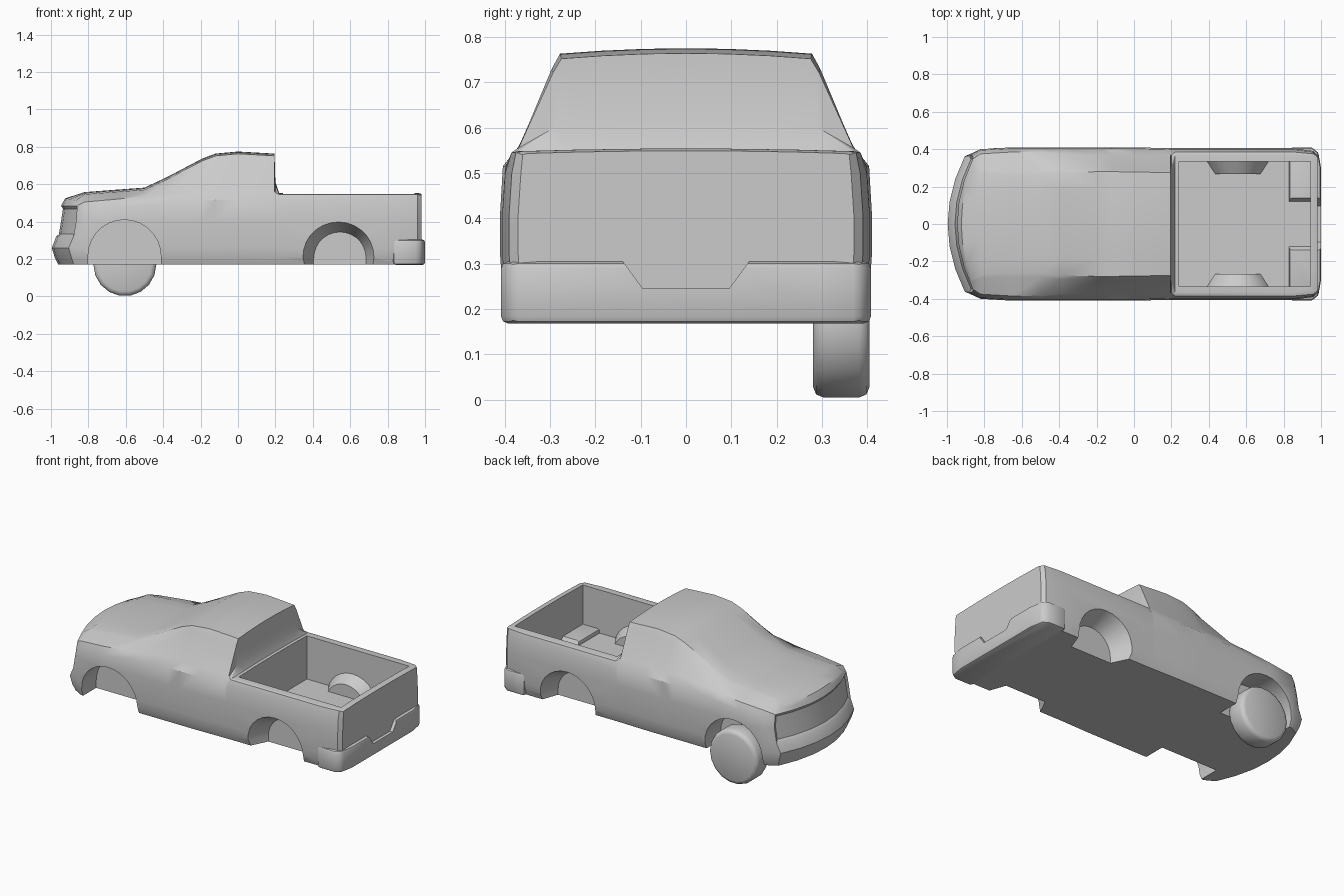
import bpy, bmesh, math
from mathutils import Vector

if "Cube" in bpy.data.objects:
    bpy.data.objects.remove(bpy.data.objects["Cube"], do_unlink=True)

grey = bpy.data.materials.new("plain grey")
grey.use_nodes = True
COLOUR = (0.6, 0.6, 0.6, 1)
grey.diffuse_color = COLOUR
grey.node_tree.nodes["Principled BSDF"].inputs["Base Color"].default_value = COLOUR


def make_object(name, bm):
    bmesh.ops.remove_doubles(bm, verts=bm.verts, dist=0.0005)
    bmesh.ops.recalc_face_normals(bm, faces=bm.faces)
    mesh = bpy.data.meshes.new(name)
    bm.to_mesh(mesh)
    bm.free()
    mesh.materials.append(grey)
    obj = bpy.data.objects.new(name, mesh)
    bpy.context.collection.objects.link(obj)
    return obj


def activate(obj):
    bpy.ops.object.select_all(action='DESELECT')
    obj.select_set(True)
    bpy.context.view_layer.objects.active = obj


def combine(obj, tool, operation):
    """Apply a boolean and discard the tool."""
    mod = obj.modifiers.new("combine", 'BOOLEAN')
    mod.operation, mod.object, mod.solver = operation, tool, 'EXACT'
    activate(obj)
    bpy.ops.object.modifier_apply(modifier=mod.name)
    bpy.data.objects.remove(tool, do_unlink=True)


def smooth(obj, degrees):
    activate(obj)
    bpy.ops.object.shade_smooth_by_angle(angle=math.radians(degrees))


def bevel(obj, width, segments):
    mod = obj.modifiers.new("round", 'BEVEL')
    mod.width, mod.segments = width, segments
    mod.limit_method, mod.angle_limit = 'ANGLE', math.radians(40)
    activate(obj)
    bpy.ops.object.modifier_apply(modifier=mod.name)


def prism(name, first, second):
    """Solid between two matching outlines."""
    bm = bmesh.new()
    a = [bm.verts.new(p) for p in first]
    b = [bm.verts.new(p) for p in second]
    bm.faces.new(a)
    bm.faces.new(b)
    n = len(a)
    for i in range(n):
        j = (i + 1) % n
        bm.faces.new((a[i], a[j], b[j], b[i]))
    return make_object(name, bm)


def box(name, lo, hi):
    corners = lambda z: [(lo[0], lo[1], z), (hi[0], lo[1], z), (hi[0], hi[1], z), (lo[0], hi[1], z)]
    return prism(name, corners(lo[2]), corners(hi[2]))


def arch(x, y, z, radius, base, count=14):
    """Wheel arch outline standing on straight legs."""
    angles = [math.pi * i / count for i in range(count + 1)]
    pts = [(x + radius * math.cos(a), y, z + radius * math.sin(a)) for a in angles]
    return [(x + radius, y, base)] + pts + [(x - radius, y, base)]


# Body sections: x, half width, shoulder y and z, top half width, top z
STATIONS = [
    (-0.93, .365, .35, .485, .30, .525),
    (-0.82, .40, .375, .505, .27, .558),
    (-0.65, .41, .385, .52, .26, .571),
    (-0.50, .41, .383, .535, .26, .582),
    (-0.38, .41, .375, .548, .275, .638),
    (-0.19, .41, .368, .56, .28, .738),
    (-0.12, .41, .367, .56, .28, .764),
    (0, .41, .367, .56, .278, .775),
    (.195, .405, .367, .56, .275, .764),
    (.2, .405, .37, .555, .29, .61),
    (.22, .405, .385, .545, .37, .56),
    (.85, .405, .385, .545, .37, .56),
    (.96, .39, .375, .545, .36, .56),
    (.98, .37, .36, .54, .35, .555),
]
# Centre line of the nose: z, x
NOSE = [(.17, -.96), (.25, -1), (.32, -.972), (.41, -.957), (.49, -.945), (.53, -.92)]
COLUMNS = (0, .33, .67, 1)


def nose_x(y, z):
    x = NOSE[-1][1]
    for (z0, x0), (z1, x1) in zip(NOSE, NOSE[1:]):
        if z <= z1:
            x = x0 + (x1 - x0) * (z - z0) / (z1 - z0)
            break
    return x + .09 * (y / .36) ** 2


def side_rows(station):
    x, w, sy, sz, ty, tz = station
    edge = tz - .012
    return [(w * .94, .17), (w * .98, .21), (w * .99, .26), (w, .32), (w, .41), (w * .985, sz - .045),
            (sy, sz), (ty + (sy - ty) * .2, sz + (edge - sz) * .84), (ty, edge)]


def place(station, y, z):
    return Vector((nose_x(y, z) if station is STATIONS[0] else station[0], y, z))


def crown(row, rows, t):
    flat = .012 if station_is_cab(rows) else .006
    return flat * (1 - t * t) if row == len(rows) - 1 else 0


def station_is_cab(rows):
    return rows[-1][1] > .56 or rows[-1][0] < .31


def half_ring(station):
    rows = side_rows(station)
    last = len(rows) - 1
    ring = [place(station, t * rows[0][0], rows[0][1]) for t in COLUMNS[:-1]]
    ring += [place(station, y, z) for y, z in rows]
    ring += [place(station, t * rows[last][0], rows[last][1] + crown(last, rows, t))
             for t in reversed(COLUMNS[:-1])]
    return ring


bm = bmesh.new()
grille_faces = []
flip = lambda p, s: bm.verts.new((p.x, p.y * s, p.z))
for s in (-1, 1):
    rings = [half_ring(st) for st in STATIONS]
    for a, b in zip(rings, rings[1:]):
        for i in range(len(a) - 1):
            bm.faces.new([flip(p, s) for p in (a[i], a[i + 1], b[i + 1], b[i])])
    # nose and tail panels
    for st in (STATIONS[0], STATIONS[-1]):
        rows = side_rows(st)
        grid = [[place(st, t * y, z + crown(i, rows, t)) for t in COLUMNS]
                for i, (y, z) in enumerate(rows)]
        for i in range(len(rows) - 1):
            for c in range(len(COLUMNS) - 1):
                quad = (grid[i][c], grid[i][c + 1], grid[i + 1][c + 1], grid[i + 1][c])
                face = bm.faces.new([flip(p, s) for p in quad])
                if st is STATIONS[0] and 3 <= i <= 5:
                    grille_faces.append(face)
bmesh.ops.remove_doubles(bm, verts=bm.verts, dist=.0005)
bmesh.ops.recalc_face_normals(bm, faces=bm.faces)
# recessed grille
bmesh.ops.inset_region(bm, faces=[f for f in grille_faces if f.is_valid],
                       thickness=.015, depth=-.012, use_even_offset=True)
body = make_object("truck_body", bm)

# Open cargo bed
combine(body, box("bed_cutter", (.24, -.335, .28), (.945, .335, .9)), 'DIFFERENCE')
for s in (-1, 1):
    # bed humps over the rear wheels, then the wheel wells below
    hump = prism("wheel_hump", arch(.555, s * .35, .22, .185, .24), arch(.555, s * .268, .22, .135, .24))
    combine(body, hump, 'UNION')
    rear = prism("rear_well_cutter", arch(.535, s * .43, .205, .204, .1), arch(.545, s * .28, .205, .14, .1))
    combine(body, rear, 'DIFFERENCE')
    front = prism("front_well_cutter", arch(-.607, s * .5, .215, .195, .1), arch(-.607, s * .25, .215, .195, .1))
    combine(body, front, 'DIFFERENCE')
smooth(body, 35)

# Rear bumper with a dip in the middle
half = [(.83, .408), (.95, .408), (.985, .385), (1, .3)]
outline = half + [(x, -y) for x, y in reversed(half)]
bumper = prism("rear_bumper", [(x, y, .168) for x, y in outline], [(x, y, .305) for x, y in outline])
bevel(bumper, .016, 2)
dip = [(-.14, .306), (-.095, .245), (.095, .245), (.14, .306), (.14, .4), (-.14, .4)]
combine(bumper, prism("dip_cutter", [(.8, y, z) for y, z in dip], [(1.1, y, z) for y, z in dip]), 'DIFFERENCE')
smooth(bumper, 35)

# Single front wheel
rim = [(math.cos(math.tau * i / 18), math.sin(math.tau * i / 18)) for i in range(18)]
disc = lambda y: [(-.605 + .168 * c, y, .17 + .168 * d) for c, d in rim]
wheel = prism("front_wheel", disc(.28), disc(.405))
bevel(wheel, .024, 2)
smooth(wheel, 50)
